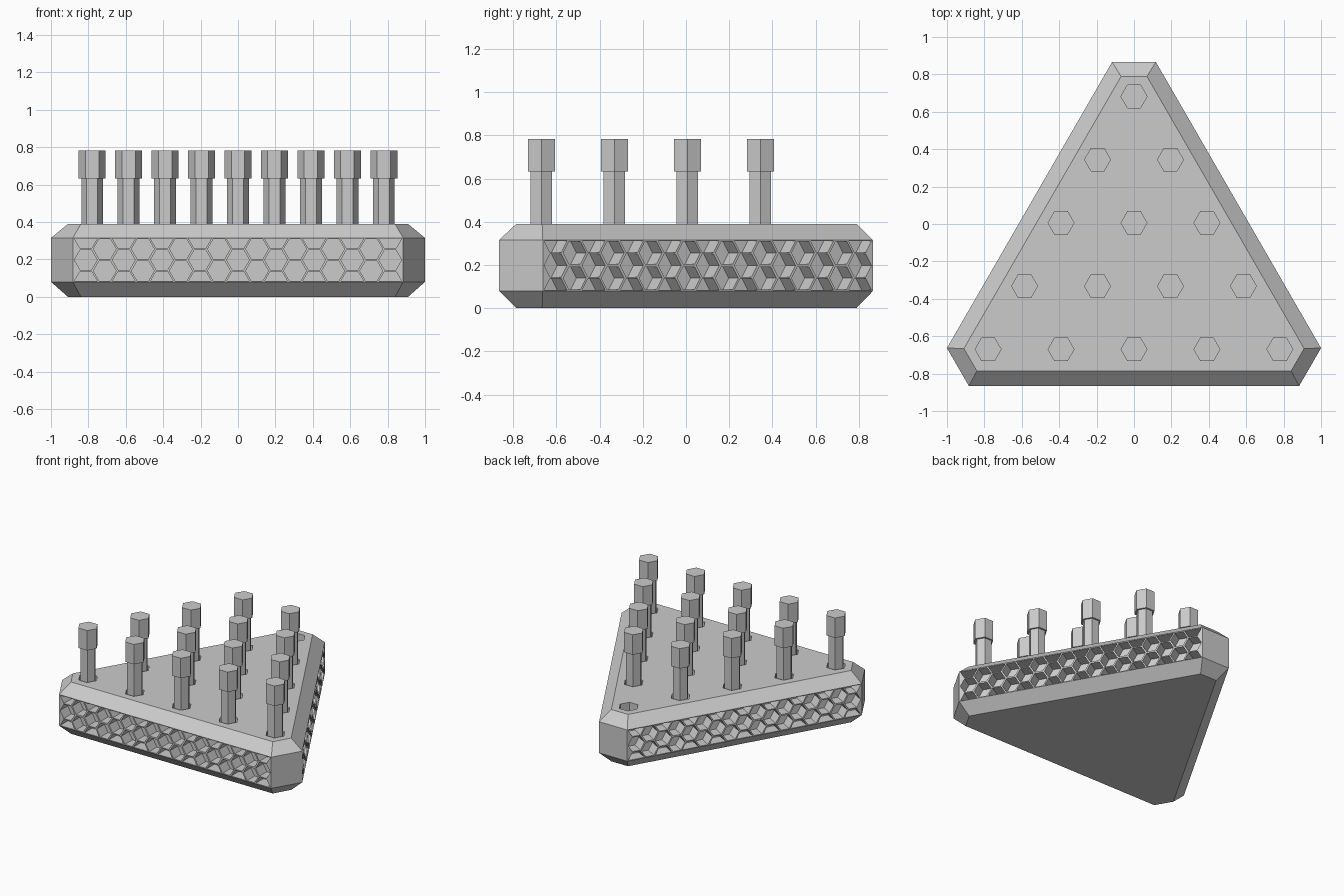
import bpy, bmesh
from math import cos, sin, pi, radians, sqrt
from mathutils import Matrix, Vector

cube = bpy.data.objects.get("Cube")
if cube:
    bpy.data.objects.remove(cube, do_unlink=True)

CENTRE_Y = -0.221           # centre of the three-fold board
BAND_LOW, BAND_HIGH, TOP = 0.08, 0.315, 0.39
FACE_DIST = 0.645           # centre to long side face

grey = bpy.data.materials.new("light_grey")
grey.use_nodes = True
grey.diffuse_color = (0.6, 0.6, 0.6, 1)
grey.node_tree.nodes["Principled BSDF"].inputs["Base Color"].default_value = (0.6, 0.6, 0.6, 1)


def loft(bm, rings):
    """Skin a stack of matching point loops and cap both ends."""
    loops = [[bm.verts.new(p) for p in ring] for ring in rings]
    n = len(loops[0])
    for a, b in zip(loops, loops[1:]):
        for i in range(n):
            j = (i + 1) % n
            bm.faces.new((a[i], a[j], b[j], b[i]))
    bm.faces.new(loops[0][::-1])
    bm.faces.new(loops[-1])


def finish(bm, name):
    bmesh.ops.recalc_face_normals(bm, faces=bm.faces)
    mesh = bpy.data.meshes.new(name)
    bm.to_mesh(mesh)
    bm.free()
    mesh.materials.append(grey)
    obj = bpy.data.objects.new(name, mesh)
    bpy.context.collection.objects.link(obj)
    return obj


def turn(k):
    return Matrix.Translation((0, CENTRE_Y, 0)) @ Matrix.Rotation(radians(120 * k), 4, 'Z')


def board_ring(half, dist, z):
    return [turn(k) @ Vector((s * half, -dist, z)) for k in range(3) for s in (-1, 1)]


def hexagon(x, y, r, z):
    return [(x + r * cos(i * pi / 3), y + r * sin(i * pi / 3), z) for i in range(6)]


# Chamfered triangular board
bm = bmesh.new()
loft(bm, [board_ring(0.84, 0.565, 0), board_ring(0.883, FACE_DIST, BAND_LOW),
          board_ring(0.883, FACE_DIST, BAND_HIGH), board_ring(0.84, 0.565, TOP)])
board = finish(bm, "board")

# Peg positions: five rows narrowing to the back
spots = [((i - (4 - row) / 2) * 0.39, -0.67 + row * 0.338)
         for row in range(5) for i in range(5 - row)]

# Cutter for peg holes and honeycomb pockets
bm = bmesh.new()
for x, y in spots:
    loft(bm, [hexagon(x, y, 0.07, 0.14), hexagon(x, y, 0.07, TOP + 0.05)])

pitch = (BAND_HIGH - BAND_LOW) / 2
wall = 0.012
radius = (pitch - wall) / sqrt(3)
depth = 0.09
mid = (BAND_LOW + BAND_HIGH) / 2


def pocket(k, x, z, corners):
    outline = [(x + radius * cos(i * pi / 3), z + radius * sin(i * pi / 3)) for i in corners]
    loft(bm, [[turn(k) @ Vector((px, -d, pz)) for px, pz in outline]
              for d in (FACE_DIST - depth, FACE_DIST + 0.02)])


for k in range(3):
    for col in range(-8, 9):
        x = col * pitch * sqrt(3) / 2
        if col % 2:
            pocket(k, x, mid - pitch / 2, range(6))
            pocket(k, x, mid + pitch / 2, range(6))
        else:
            pocket(k, x, mid, range(6))
            pocket(k, x, BAND_HIGH - 0.004, range(3, 7))
            pocket(k, x, BAND_LOW + 0.004, range(0, 4))
cutter = finish(bm, "pocket_cutter")
cutter.hide_render = True

mod = board.modifiers.new("pockets", 'BOOLEAN')
mod.operation = 'DIFFERENCE'
mod.solver = 'EXACT'
mod.object = cutter
bpy.context.view_layer.update()
cut_mesh = bpy.data.meshes.new_from_object(
    board.evaluated_get(bpy.context.evaluated_depsgraph_get()))
board.modifiers.clear()
board.data = cut_mesh
bpy.data.objects.remove(cutter, do_unlink=True)

# Hexagonal pegs with wider heads; the rear hole stays empty
for n, (x, y) in enumerate(spots[:-1], 1):
    bm = bmesh.new()
    loft(bm, [hexagon(x, y, r, z) for r, z in
              ((0.058, 0.141), (0.058, 0.632), (0.072, 0.632), (0.072, 0.782))])
    finish(bm, f"peg_{n}")
